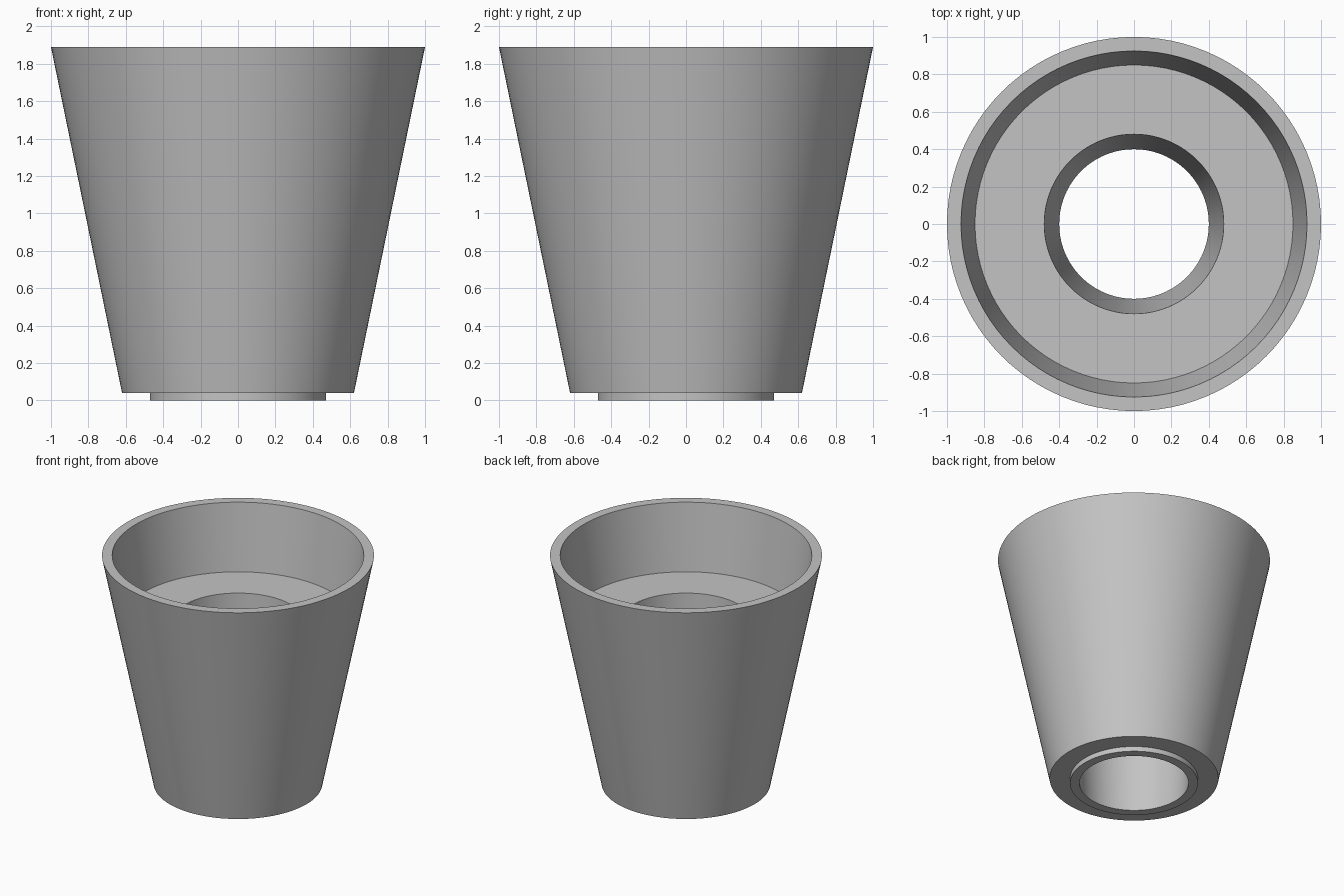
import bpy, bmesh, math

if "Cube" in bpy.data.objects:
    bpy.data.objects.remove(bpy.data.objects["Cube"])

SEGMENTS = 96

# Closed (radius, height) section of the tapered, stepped sleeve
PROFILE = [
    (0.40, 0.00), (0.47, 0.00),    # bottom lip
    (0.47, 0.04), (0.62, 0.04),    # step and underside
    (1.00, 1.89), (0.925, 1.89),   # outer wall and rim
    (0.85, 1.36), (0.48, 1.36),    # recess wall and floor, then the bore
]


def lathe(name, profile, material):
    """Revolve a closed section around z."""
    bm = bmesh.new()
    rings = []
    for r, z in profile:
        angles = [2 * math.pi * i / SEGMENTS for i in range(SEGMENTS)]
        rings.append([bm.verts.new((r * math.cos(a), r * math.sin(a), z)) for a in angles])
    for k, lower in enumerate(rings):
        upper = rings[(k + 1) % len(rings)]
        for i in range(SEGMENTS):
            j = (i + 1) % SEGMENTS
            bm.faces.new((lower[i], lower[j], upper[j], upper[i]))
    bmesh.ops.recalc_face_normals(bm, faces=bm.faces)
    mesh = bpy.data.meshes.new(name)
    bm.to_mesh(mesh)
    bm.free()
    mesh.materials.append(material)
    obj = bpy.data.objects.new(name, mesh)
    bpy.context.collection.objects.link(obj)
    bpy.ops.object.select_all(action='DESELECT')
    obj.select_set(True)
    bpy.context.view_layer.objects.active = obj
    bpy.ops.object.shade_smooth_by_angle(angle=math.radians(30))
    return obj


grey = bpy.data.materials.new("light grey")
grey.diffuse_color = (0.55, 0.55, 0.55, 1)
grey.use_nodes = True
grey.node_tree.nodes["Principled BSDF"].inputs["Base Color"].default_value = grey.diffuse_color

# Tapered cup with a through bore
lathe("tapered_cup", PROFILE, grey)
